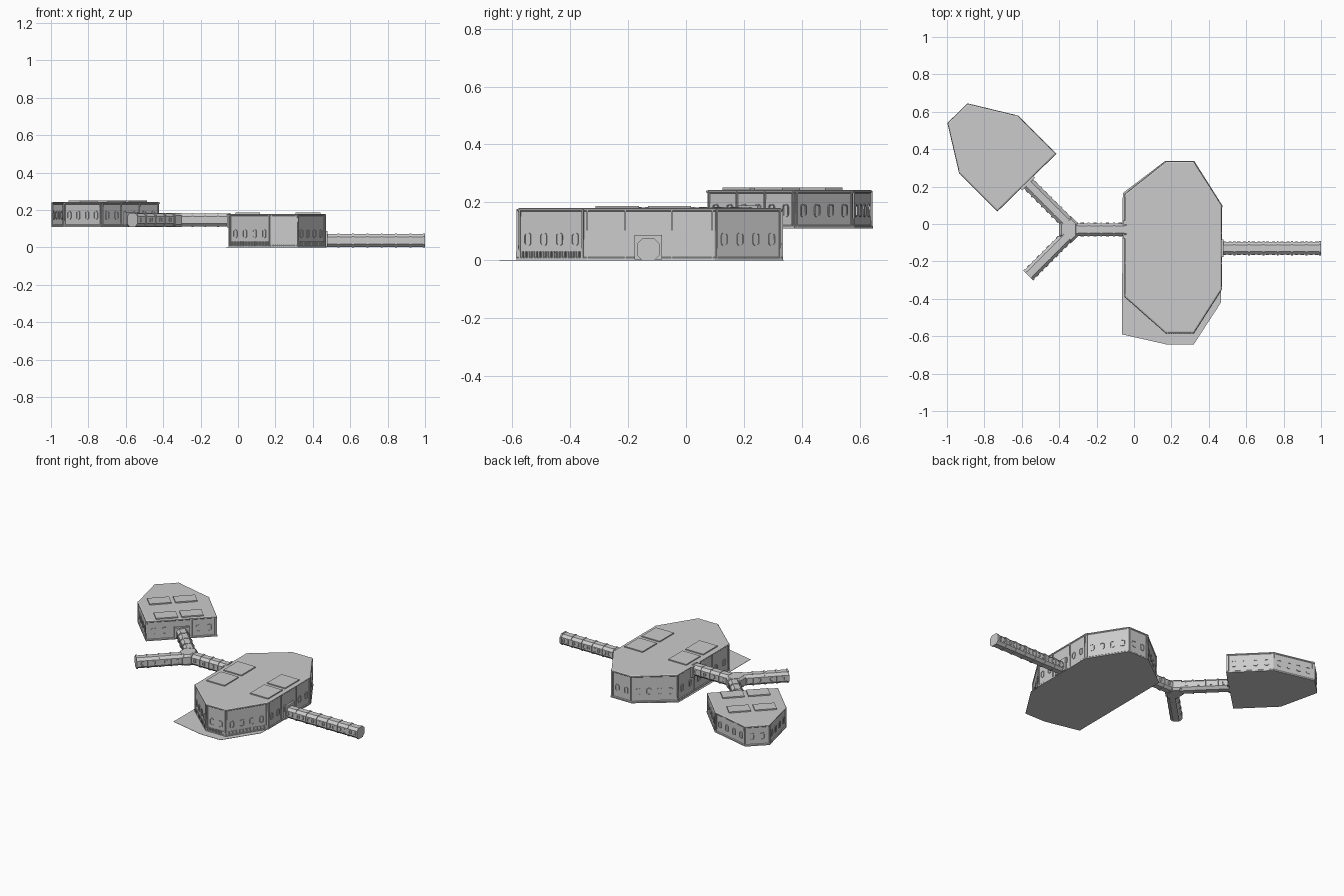
import bpy, bmesh, math
from mathutils import Vector as V

if "Cube" in bpy.data.objects:
    bpy.data.objects.remove(bpy.data.objects["Cube"])

UP = V((0, 0, 1))

def finish(bm, name):
    bmesh.ops.recalc_face_normals(bm, faces=bm.faces)
    me = bpy.data.meshes.new(name)
    bm.to_mesh(me)
    bm.free()
    ob = bpy.data.objects.new(name, me)
    bpy.context.collection.objects.link(ob)

def skin(bm, rings, caps=True, closed=False):
    """Bridge equal-length point rings into a solid."""
    vs = [[bm.verts.new(p) for p in r] for r in rings]
    pairs = list(zip(vs, vs[1:])) + ([(vs[-1], vs[0])] if closed else [])
    for a, b in pairs:
        for i in range(len(a)):
            j = (i + 1) % len(a)
            bm.faces.new((a[i], a[j], b[j], b[i]))
    if caps:
        bm.faces.new(vs[0][::-1])
        bm.faces.new(vs[-1])

def box(bm, c, u, n, su, sn, sz):
    """Upright box at centre c, aligned to wall direction u and normal n."""
    rings = [[c + u * (a * su / 2) + n * (b * sn / 2) + UP * (k * sz / 2)
              for a, b in ((-1, -1), (1, -1), (1, 1), (-1, 1))] for k in (-1, 1)]
    skin(bm, rings)

def window(bm, c, u, n, w, h, depth=0.004, t=0.004):
    """Raised rounded frame on a wall."""
    def ring(inset, out):
        r, pts = w * 0.33, []
        for q, (sx, sz) in enumerate(((1, 1), (-1, 1), (-1, -1), (1, -1))):
            for k in range(3):
                a = math.pi / 2 * (q + k / 2)
                rr = max(r - inset, 0.001)
                x = sx * (w / 2 - r) + rr * math.cos(a)
                z = sz * (h / 2 - r) + rr * math.sin(a)
                pts.append(c + u * x + UP * z + n * out)
        return pts
    skin(bm, [ring(0, -0.003), ring(0, depth), ring(t, depth), ring(t, -0.003)], False, True)

def offset(pts, d, z):
    res = []
    for i, p in enumerate(pts):
        p, a, b = V(p), V(pts[i - 1]), V(pts[(i + 1) % len(pts)])
        e1, e2 = (p - a).normalized(), (b - p).normalized()
        n1, n2 = V((e1.y, -e1.x)), V((e2.y, -e2.x))
        res.append((p + (n1 + n2) * (d / (1 + n1.dot(n2)))).to_3d() + UP * z)
    return res

def hall(name, pts, z0, z1, win_z, posts, counts, fins):
    """Polygonal hall with skirting, bevelled roof edge, posts, windows and louvres."""
    bm = bmesh.new()
    prof = [(0, z0), (0, z0 + .008), (-.004, z0 + .012), (-.006, z1 - .012),
            (-.002, z1 - .008), (-.002, z1 - .003), (-.009, z1)]
    skin(bm, [offset(pts, d, z) for d, z in prof])
    finish(bm, name + "_body")
    wb, pb, fb = bmesh.new(), bmesh.new(), bmesh.new()
    ring = offset(pts, -.005, 0)
    for i, a in enumerate(ring):
        b = ring[(i + 1) % len(ring)]
        u, L = (b - a).normalized(), (b - a).length
        n = V((u.y, -u.x, 0))
        zc, zh = (z0 + z1) / 2, z1 - z0 - .006
        stops = [0.008 / L] + posts[i] + [1 - 0.008 / L]
        for t in stops:
            box(pb, a + u * (L * t) + UP * zc, u, n, .006, .010, zh)
        for s, e in zip(stops, stops[1:]):
            for k in range(counts[i]):
                t = s + (e - s) * (k + .5) / counts[i]
                window(wb, a + u * (L * t) + UP * win_z, u, n, .028, .044)
        if i in fins:
            m = int(L / .011)
            for k in range(1, m):
                box(fb, a + u * (L * k / m) + UP * (z0 + .02), u, n, .005, .012, .022)
    finish(wb, name + "_windows")
    finish(pb, name + "_wall_posts")
    if fins:
        finish(fb, name + "_base_louvres")
    else:
        fb.free()

def pads(name, centres, u, su, sn, z, h):
    bm = bmesh.new()
    u = V(u).normalized()
    n = V((u.y, -u.x, 0))
    for x, y in centres:
        box(bm, V((x, y, z)), u, n, su, sn, h)
    finish(bm, name)

def section(p, n, z0, w, h, c):
    prof = [(-w + c, 0), (w - c, 0), (w, c), (w, h - c), (w - c, h), (-w + c, h), (-w, h - c), (-w, c)]
    return [p + n * s + UP * (z0 + z) for s, z in prof]

def corridor(name, a, b, z0, bays, per_bay=2):
    """Chamfered tube with ribs and side windows."""
    a, b = V((*a, 0)), V((*b, 0))
    u, L = (b - a).normalized(), (b - a).length
    n = V((u.y, -u.x, 0))
    w, h, c = .034, .07, .016
    bm = bmesh.new()
    skin(bm, [section(p, n, z0 + .002, w, h, c) for p in (a, b)])
    finish(bm, name)
    rb, wb = bmesh.new(), bmesh.new()
    for i in range(bays + 1):
        d = min(max(L * i / bays, .005), L - .005)
        skin(rb, [section(a + u * (d + s), n, z0, w + .004, h + .005, c + .001) for s in (-.005, .005)])
        if i < bays:
            for k in range(per_bay):
                q = a + u * (L / bays * (i + (k + .75) / (per_bay + .5))) + UP * (z0 + .038)
                for s in (-1, 1):
                    window(wb, q + n * (s * w), u, n * s, .017, .026, .003, .003)
    finish(rb, name + "_ribs")
    finish(wb, name + "_windows")

# Main hall and its ground plate
main = [(.17, -.585), (.32, -.585), (.47, -.35), (.47, .10), (.32, .335), (.17, .335), (-.05, .16), (-.05, -.39)]
hall("main_hall", main, 0, .18, .073,
     [[], [], [.31, .67], [], [], [], [.33, .67], []], [2, 4, 2, 4, 2, 4, 2, 4], {0, 1, 7})
plate = [(-.065, -.59), (.17, -.643), (.32, -.643), (.465, -.42), (.472, .1), (.322, .338), (.168, .338), (-.06, .165)]
bm = bmesh.new()
skin(bm, [offset(plate, 0, z) for z in (0, .002)])
finish(bm, "ground_plate")
pads("main_roof_panels", [(x, y) for x in (.052, .375) for y in (-.057, -.237)], (1, 0, 0), .133, .15, .182, .01)

# Raised side hall
side = [(-.73, .067), (-.415, .375), (-.62, .58), (-.89, .645), (-.998, .54), (-.935, .27)]
hall("side_hall", side, .11, .243, .172, [[.34, .66], [], [], [], [], []], [2, 4, 4, 2, 4, 4], set())
pads("side_roof_panels", [(-.715, .463), (-.828, .35), (-.565, .315), (-.677, .203)], (1, 1, 0), .135, .085, .246, .01)

# Ground corridor to the right
corridor("ground_corridor", (.46, -.13), (1, -.13), 0, 7)

# Raised Y-shaped corridor
corridor("upper_corridor", (-.04, -.03), (-.31, -.03), .11, 4, 1)
corridor("side_hall_corridor", (-.36, .01), (-.575, .225), .11, 4, 1)
corridor("open_branch_corridor", (-.36, -.07), (-.565, -.275), .11, 4, 1)
hub = [(-.30, -.066), (-.30, .006), (-.335, .04), (-.40, .005), (-.40, -.065), (-.335, -.10)]
bm = bmesh.new()
skin(bm, [offset(hub, d, .11 + z) for d, z in ((-.012, 0), (0, .014), (0, .061), (-.012, .074))])
finish(bm, "corridor_junction")

# Doorways where corridors meet the halls
bm = bmesh.new()
s = math.sqrt(.5)
for c, u, n, z in (((.468, -.13), (0, 1, 0), (1, 0, 0), .045), ((-.048, -.03), (0, 1, 0), (-1, 0, 0), .143),
                   ((-.571, .221), (s, s, 0), (s, -s, 0), .155)):
    box(bm, V((*c, z)), V(u), V(n), .095, .02, .085 if z < .14 else .07)
finish(bm, "corridor_doorways")
